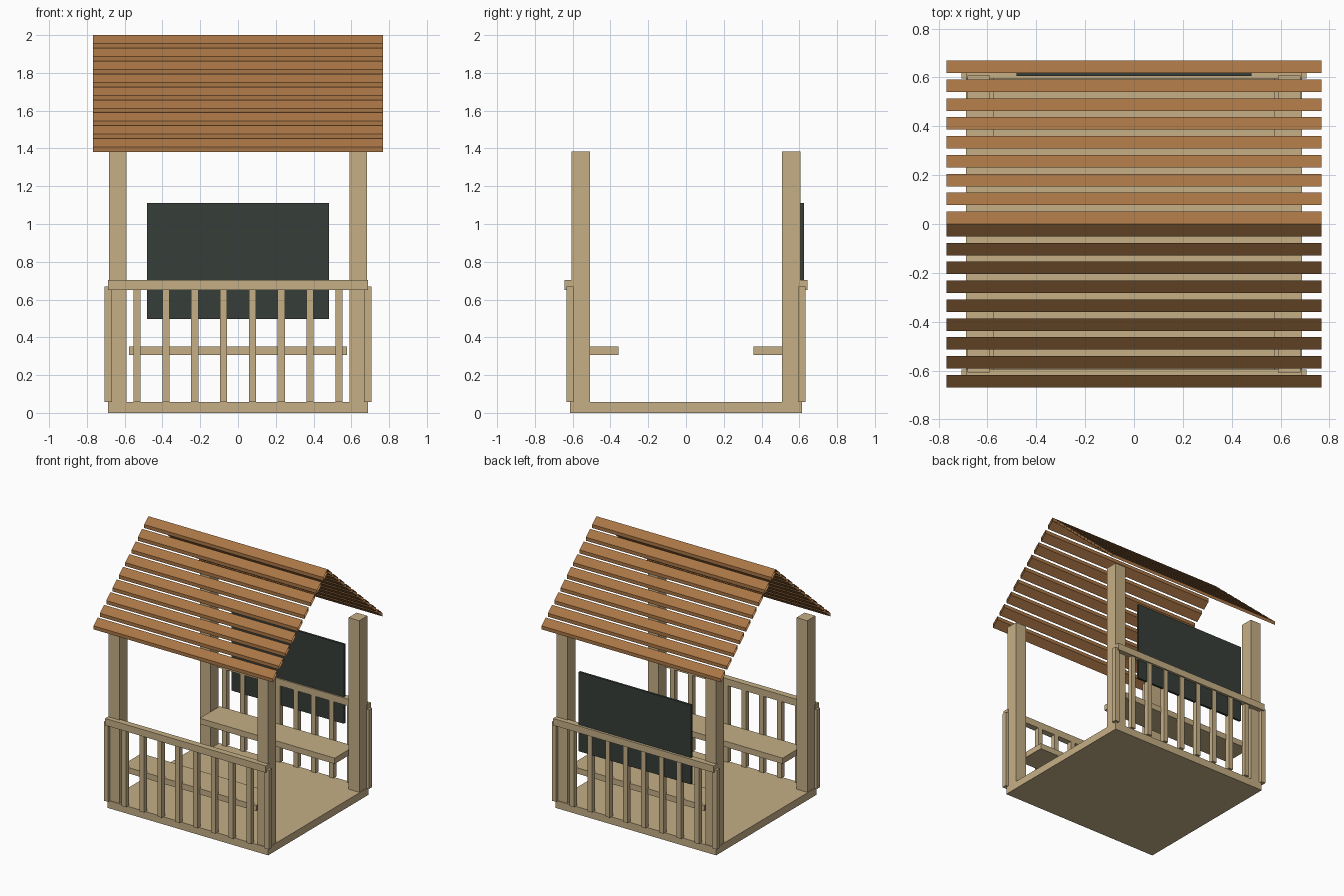
import bpy, bmesh

if "Cube" in bpy.data.objects:
    bpy.data.objects.remove(bpy.data.objects["Cube"])


def material(name, rgb):
    m = bpy.data.materials.new(name)
    m.diffuse_color = (*rgb, 1.0)
    m.use_nodes = True
    m.node_tree.nodes["Principled BSDF"].inputs["Base Color"].default_value = m.diffuse_color
    return m


WOOD = material("pale wood", (0.56, 0.43, 0.24))
ROOF = material("orange brown roof wood", (0.40, 0.18, 0.06))
BOARD = material("dark green board", (0.037, 0.048, 0.040))


def make(name, verts, faces, mat):
    me = bpy.data.meshes.new(name)
    me.from_pydata(verts, [], faces)
    me.materials.append(mat)
    bm = bmesh.new()
    bm.from_mesh(me)
    bmesh.ops.recalc_face_normals(bm, faces=bm.faces)
    bm.to_mesh(me)
    bm.free()
    ob = bpy.data.objects.new(name, me)
    bpy.context.collection.objects.link(ob)
    return ob


def prism(name, profile, x0, x1, mat, caps=True):
    """Four-point (y, z) profile swept along x, optionally open-ended."""
    verts = [(x, y, z) for x in (x0, x1) for y, z in profile]
    faces = [(i, (i + 1) % 4, (i + 1) % 4 + 4, i + 4) for i in range(4)]
    if caps:
        faces += [(3, 2, 1, 0), (4, 5, 6, 7)]
    return make(name, verts, faces, mat)


def box(name, x, y, z, mat=WOOD):
    return prism(name, [(y[0], z[0]), (y[1], z[0]), (y[1], z[1]), (y[0], z[1])],
                 x[0], x[1], mat)


# Floor
box("floor", (-0.687, 0.687), (-0.613, 0.613), (0, 0.058))

for s, side in ((-1, "front"), (1, "back")):
    def span(a, b):
        return tuple(sorted((s * a, s * b)))

    # Corner posts
    for sx, hand in ((-1, "left"), (1, "right")):
        box(f"{side}_{hand}_post", tuple(sorted((sx * 0.59, sx * 0.682))),
            span(0.508, 0.607), (0, 1.385))

    # Railing and balusters
    box(f"{side}_rail", (-0.687, 0.687), span(0.595, 0.643), (0.65, 0.703))
    for i in range(10):
        cx = -0.687 + i * 1.374 / 9
        box(f"{side}_baluster", (cx - 0.019, cx + 0.019),
            span(0.595, 0.632), (0.058, 0.669))

    # Bench
    box(f"{side}_bench", (-0.577, 0.577), span(0.357, 0.6), (0.307, 0.352))

    # Roof slats: sloped tops with upright edges, open at the ends
    for i in range(9):
        y, z = i * 0.0772, 2.0 - i * 0.0685
        w, d, t = 0.051, 0.045, 0.027
        prism(f"{side}_roof_slat",
              [(s * y, z), (s * (y + w), z - d),
               (s * (y + w), z - d - t), (s * y, z - t)],
              -0.767, 0.767, ROOF, caps=False)

# Board on the back
box("board", (-0.481, 0.481), (0.606, 0.624), (0.497, 1.11), BOARD)
